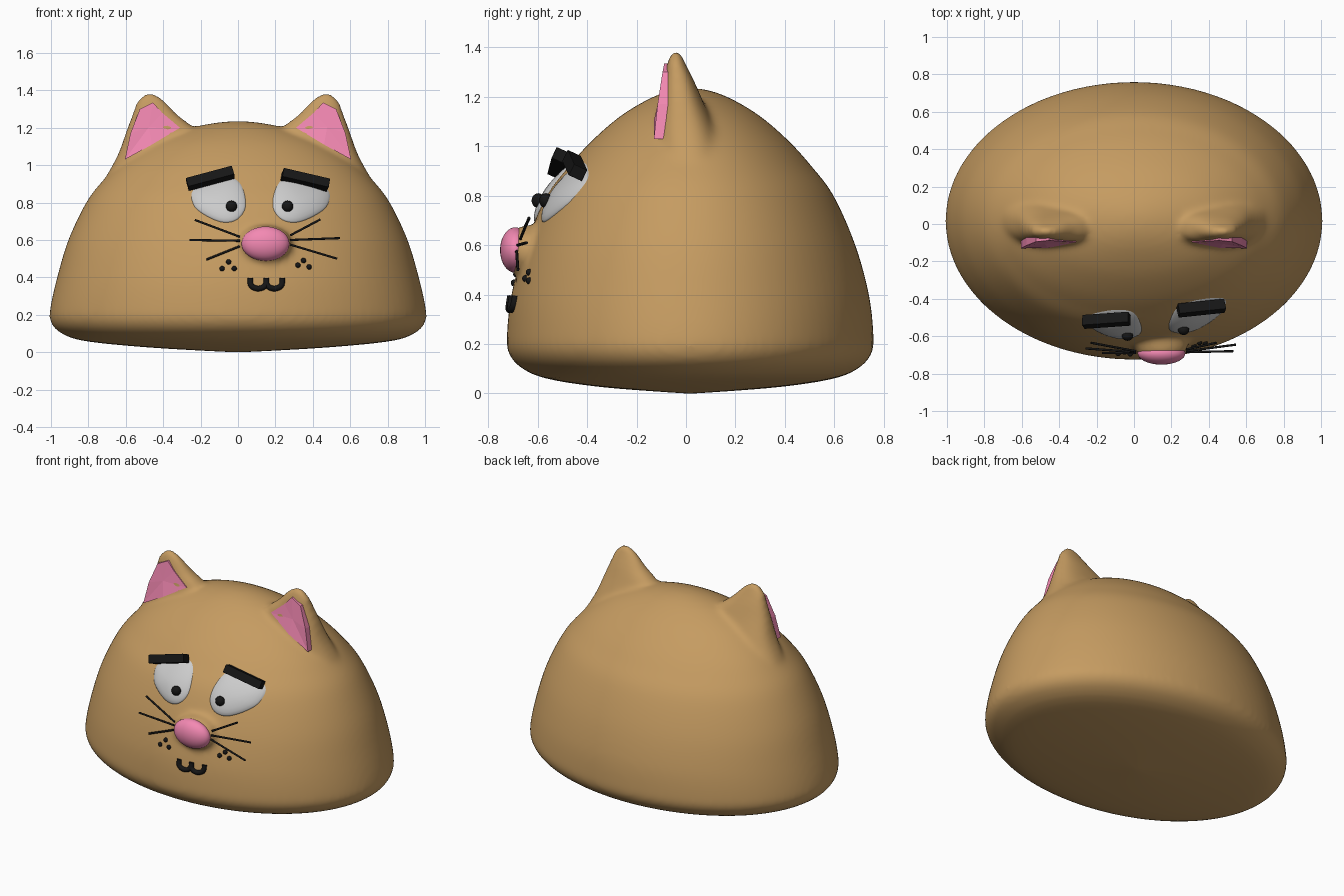
import bpy, bmesh, math
from mathutils import Vector
from mathutils.bvhtree import BVHTree

if "Cube" in bpy.data.objects:
    bpy.data.objects.remove(bpy.data.objects["Cube"])


def material(name, rgb):
    m = bpy.data.materials.new(name)
    m.diffuse_color = (*rgb, 1)
    m.use_nodes = True
    m.node_tree.nodes["Principled BSDF"].inputs["Base Color"].default_value = m.diffuse_color
    return m


BROWN = material("brown", (0.56, 0.33, 0.12))
PINK = material("pink", (0.9, 0.25, 0.45))
BLACK = material("black", (0.008, 0.008, 0.008))


def make(name, bm, mat=None, smooth=True):
    bmesh.ops.recalc_face_normals(bm, faces=bm.faces)
    me = bpy.data.meshes.new(name)
    bm.to_mesh(me)
    bm.free()
    for p in me.polygons:
        p.use_smooth = smooth
    ob = bpy.data.objects.new(name, me)
    bpy.context.collection.objects.link(ob)
    if mat:
        me.materials.append(mat)
    return ob


def spline(pts, steps, closed=False):
    """Catmull-Rom interpolation through tuples of any length."""
    n, out = len(pts), []
    pick = (lambda i: pts[i % n]) if closed else (lambda i: pts[max(0, min(n - 1, i))])
    for i in range(n if closed else n - 1):
        for s in range(steps):
            t = s / steps
            out.append(tuple(
                0.5 * (2 * b + (c - a) * t + (2 * a - 5 * b + 4 * c - d) * t * t
                       + (3 * b - a - 3 * c + d) * t ** 3)
                for a, b, c, d in zip(pick(i - 1), pick(i), pick(i + 1), pick(i + 2))))
    return out if closed else out + [tuple(pts[-1])]


def loft(bm, rings, power=1.0, seg=64):
    """Stack of (cx, cy, z, rx, ry) rings, closed at both ends."""
    def sp(v):
        return math.copysign(abs(v) ** power, v)
    loops = []
    for cx, cy, z, rx, ry in rings:
        angs = [2 * math.pi * k / seg for k in range(seg)]
        loops.append([bm.verts.new((cx + rx * sp(math.cos(a)), cy + ry * sp(math.sin(a)), z)) for a in angs])
    for a, b in zip(loops, loops[1:]):
        for k in range(seg):
            j = (k + 1) % seg
            bm.faces.new((a[k], a[j], b[j], b[k]))
    bm.faces.new(loops[0][::-1])
    bm.faces.new(loops[-1])


def ellipsoid(bm, c, r):
    vs = bmesh.ops.create_uvsphere(bm, u_segments=32, v_segments=20, radius=1)["verts"]
    for v in vs:
        v.co = Vector((c[i] + v.co[i] * r[i] for i in range(3)))


# Body: dome, ears and muzzle fused into one smooth skin
bm = bmesh.new()
dome = [(0.0, 0.03, 0.02), (0.025, 0.47, 0.35), (0.06, 0.82, 0.58), (0.105, 0.95, 0.685),
        (0.165, 1.003, 0.735), (0.24, 1.003, 0.741), (0.4, 0.967, 0.723), (0.6, 0.907, 0.668),
        (0.8, 0.812, 0.58), (0.92, 0.72, 0.49), (1.02, 0.615, 0.40), (1.12, 0.465, 0.285),
        (1.19, 0.29, 0.17), (1.225, 0.13, 0.08), (1.235, 0.02, 0.015)]
loft(bm, [(0, 0.017, z, rx, ry) for z, rx, ry in spline(dome, 5)], seg=96)
ear = [(0.45, 0.03, 0.88, 0.29, 0.15), (0.43, 0.0, 1.05, 0.215, 0.125),
       (0.415, -0.02, 1.19, 0.18, 0.085), (0.445, -0.03, 1.27, 0.12, 0.06),
       (0.465, -0.04, 1.34, 0.075, 0.035), (0.47, -0.04, 1.385, 0.025, 0.015)]
for s in (-1, 1):
    loft(bm, [(s * r[0], *r[1:]) for r in spline(ear, 4)], power=0.8)
ellipsoid(bm, (0.145, -0.64, 0.575), (0.145, 0.1, 0.105))
body = make("body", bm, BROWN)
rm = body.modifiers.new("fuse", "REMESH")
rm.mode = "VOXEL"
rm.voxel_size = 0.016
rm.use_smooth_shade = True
sm = body.modifiers.new("blend", "SMOOTH")
sm.factor = 0.5
sm.iterations = 12
bpy.context.view_layer.update()
tree = BVHTree.FromObject(body, bpy.context.evaluated_depsgraph_get())


def front(x, z):
    """y of the body's front surface at (x, z)."""
    hit = tree.ray_cast(Vector((x, -2, z)), Vector((0, 1, 0)))[0]
    return hit.y if hit else tree.find_nearest(Vector((x, -0.1, z)))[0].y


# Inner ears: pink wedges set in the front of each ear
tri = [(0.455, -0.088, 1.335), (0.405, -0.082, 1.28), (0.31, -0.07, 1.2), (0.46, -0.11, 1.11),
       (0.605, -0.13, 1.03), (0.575, -0.115, 1.17), (0.525, -0.095, 1.30)]
for s, side in ((-1, "left"), (1, "right")):
    bm = bmesh.new()
    f = [bm.verts.new((s * x, min(y, front(s * x, z) - 0.006), z)) for x, y, z in tri]
    b = [bm.verts.new((v.co.x, v.co.y + 0.06, v.co.z)) for v in f]
    mid = bm.verts.new(sum((v.co for v in f), Vector()) / len(f))
    for k in range(len(f)):
        j = (k + 1) % len(f)
        bm.faces.new((f[k], f[j], mid))
        bm.faces.new((f[k], b[k], b[j], f[j]))
    bm.faces.new(b)
    make(side + "_inner_ear", bm, PINK, smooth=False)

# Nose
bm = bmesh.new()
ellipsoid(bm, (0.147, -0.69, 0.58), (0.128, 0.062, 0.092))
make("nose", bm, PINK)

# Eyes: bulging patches that follow the face, with pupils
outline = spline([(-0.15, -0.04), (-0.14, 0.055), (-0.09, 0.12), (0.02, 0.12), (0.15, 0.06),
                  (0.15, -0.02), (0.09, -0.075), (-0.015, -0.118), (-0.1, -0.105)], 5, closed=True)
for side, cx, sx, px in (("left", -0.1, -0.95, -0.035), ("right", 0.334, 1, 0.265)):
    bm = bmesh.new()
    loops = []
    for t in (1, 0.97, 0.9, 0.75, 0.55, 0.3, 0.08):
        ring = []
        for u, v in outline:
            x, z = cx + sx * u * t, 0.81 + v * t
            ring.append(bm.verts.new((x, front(x, z) + 0.008 - 0.035 * (1 - t * t) ** 0.5, z)))
        loops.append(ring)
    for a, b in zip(loops, loops[1:]):
        for k in range(len(a)):
            j = (k + 1) % len(a)
            bm.faces.new((a[k], a[j], b[j], b[k]))
    bm.faces.new(loops[-1])
    make(side + "_eye", bm)
    bm = bmesh.new()
    ellipsoid(bm, (px, front(px, 0.78) - 0.025, 0.78), (0.03, 0.027, 0.03))
    make(side + "_pupil", bm, BLACK)

# Eyebrows: slanted bars
for side, c, tilt, yaw in (("left", (-0.148, -0.515, 0.93), 15, 4), ("right", (0.36, -0.45, 0.922), -13, 6)):
    bm = bmesh.new()
    bmesh.ops.create_cube(bm, size=1)
    ob = make(side + "_eyebrow", bm, BLACK, smooth=False)
    ob.scale = (0.255, 0.06, 0.052)
    ob.rotation_euler = (math.radians(-25), math.radians(-tilt), math.radians(yaw))
    ob.location = c
    bev = ob.modifiers.new("bevel", "BEVEL")
    bev.width = 0.03
    bev.segments = 2


def tube(name, paths, radius):
    cu = bpy.data.curves.new(name, "CURVE")
    cu.dimensions = "3D"
    cu.bevel_depth = radius
    cu.bevel_resolution = 3
    cu.use_fill_caps = True
    for pts in paths:
        sp = cu.splines.new("POLY")
        sp.points.add(len(pts) - 1)
        for p, co in zip(sp.points, pts):
            p.co = (*co, 1)
    cu.materials.append(BLACK)
    bpy.context.collection.objects.link(bpy.data.objects.new(name, cu))


# Whiskers
tube("left_whiskers", [[(0.01, -0.68, 0.617), (-0.23, -0.635, 0.707)],
                       [(0.01, -0.685, 0.596), (-0.26, -0.665, 0.6)],
                       [(0.01, -0.69, 0.567), (-0.17, -0.69, 0.495)]], 0.006)
tube("right_whiskers", [[(0.28, -0.67, 0.625), (0.44, -0.635, 0.71)],
                        [(0.28, -0.68, 0.6), (0.545, -0.645, 0.61)],
                        [(0.28, -0.685, 0.575), (0.53, -0.68, 0.5)]], 0.006)

# Mouth: two joined U shapes
mouth = []
for cx in (0.108, 0.194):
    path = [(cx - 0.042, 0.395)]
    path += [(cx - 0.042 * math.cos(a * math.pi / 10), 0.37 - 0.03 * math.sin(a * math.pi / 10)) for a in range(11)]
    path += [(cx + 0.042, 0.395)]
    mouth.append([(x, front(x, z) - 0.004, z) for x, z in path])
tube("mouth", mouth, 0.015)

# Cheek freckles
bm = bmesh.new()
for x, z in ((-0.05, 0.483), (-0.085, 0.447), (-0.02, 0.447), (0.35, 0.49), (0.32, 0.465), (0.38, 0.456)):
    ellipsoid(bm, (x, front(x, z), z), (0.014, 0.014, 0.014))
make("freckles", bm, BLACK)
